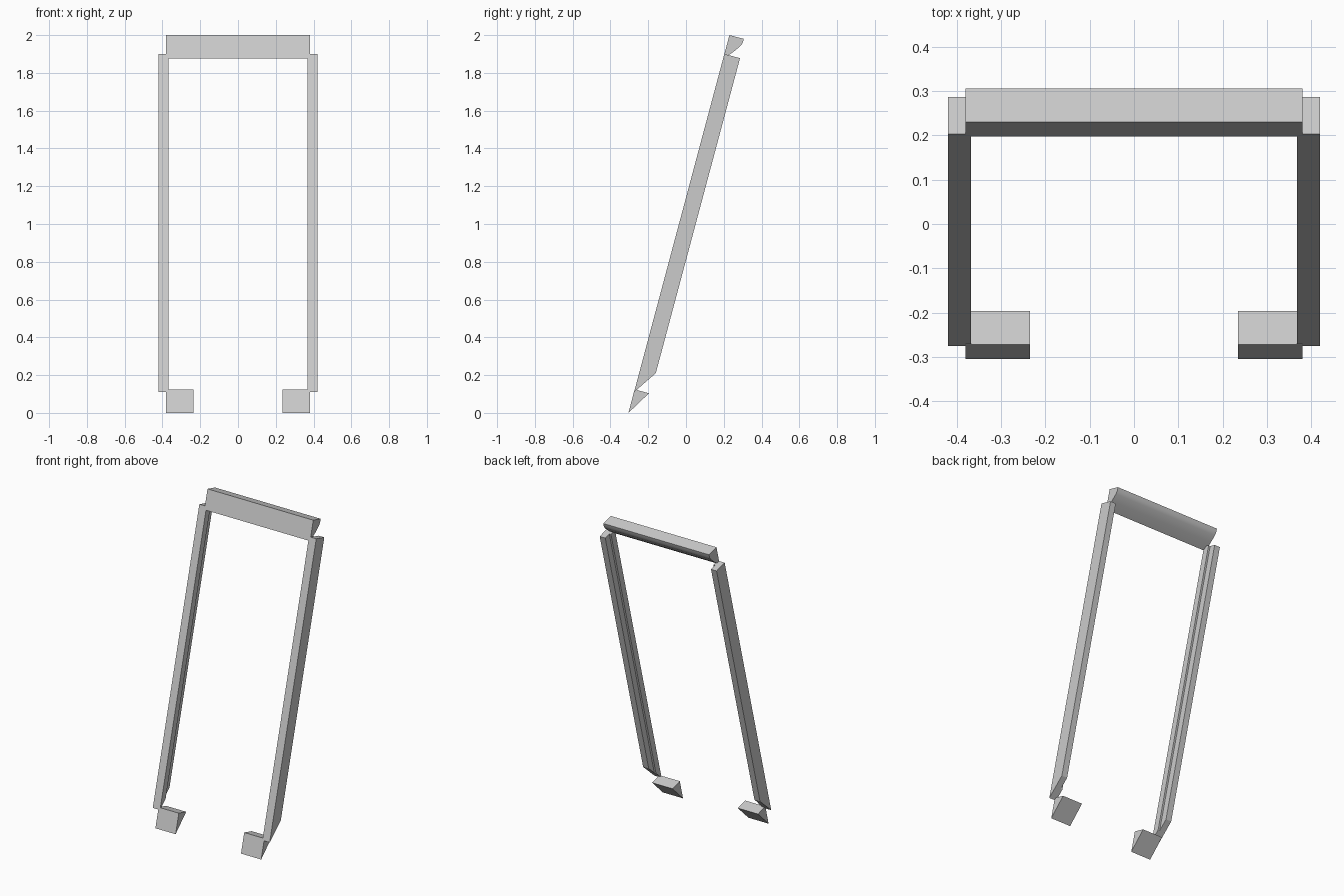
import bpy, bmesh, math
from mathutils import Vector

cube = bpy.data.objects.get("Cube")
if cube:
    bpy.data.objects.remove(cube, do_unlink=True)

grey = bpy.data.materials.new("light_grey")
grey.use_nodes = True
colour = (0.6, 0.6, 0.6, 1)
grey.diffuse_color = colour
grey.node_tree.nodes["Principled BSDF"].inputs["Base Color"].default_value = colour


def loft(name, start, end):
    """Solid between two matching closed outlines."""
    bm = bmesh.new()
    a = [bm.verts.new(p) for p in start]
    b = [bm.verts.new(p) for p in end]
    bm.faces.new(a)
    bm.faces.new(b[::-1])
    for i in range(len(a)):
        j = (i + 1) % len(a)
        bm.faces.new((a[i], b[i], b[j], a[j]))
    bmesh.ops.recalc_face_normals(bm, faces=bm.faces[:])
    mesh = bpy.data.meshes.new(name)
    bm.to_mesh(mesh)
    bm.free()
    mesh.materials.append(grey)
    obj = bpy.data.objects.new(name, mesh)
    bpy.context.collection.objects.link(obj)
    return obj


def extrude_x(name, profile, x0, x1):
    """Prism along x from a (y, z) profile."""
    return loft(name, [(x0, y, z) for y, z in profile],
                [(x1, y, z) for y, z in profile])


# Header rail with an undercut back that rounds into the rear lip
header = extrude_x("header_rail", [
    (0.197, 1.877), (0.23, 2.0), (0.306, 1.98), (0.3, 1.958),
    (0.288, 1.942), (0.25, 1.91)], -0.38, 0.38)

# Leaning posts: stepped cross-section, square top, mitred bottom
top_front, top_back = Vector((0.203, 1.9)), Vector((0.286, 1.878))
low_front, low_back = Vector((-0.275, 0.11)), Vector((-0.16, 0.21))
section = [(0.42, 0), (0.42, 1), (0.38, 1), (0.38, 0.5), (0.368, 0.5), (0.368, 0)]

# Wedge feet turned inward at the base
foot = [(-0.305, 0), (-0.272, 0.124), (-0.196, 0.104)]

for side, s in (("left", 1), ("right", -1)):
    ends = []
    for front, back in ((low_front, low_back), (top_front, top_back)):
        ends.append([(s * x, *front.lerp(back, t)) for x, t in section])
    loft(side + "_post", *ends)
    extrude_x(side + "_foot", foot, s * 0.235, s * 0.38)

# Soften only the shallow bends of the header
bpy.ops.object.select_all(action='DESELECT')
header.select_set(True)
bpy.context.view_layer.objects.active = header
bpy.ops.object.shade_smooth_by_angle(angle=math.radians(30))
